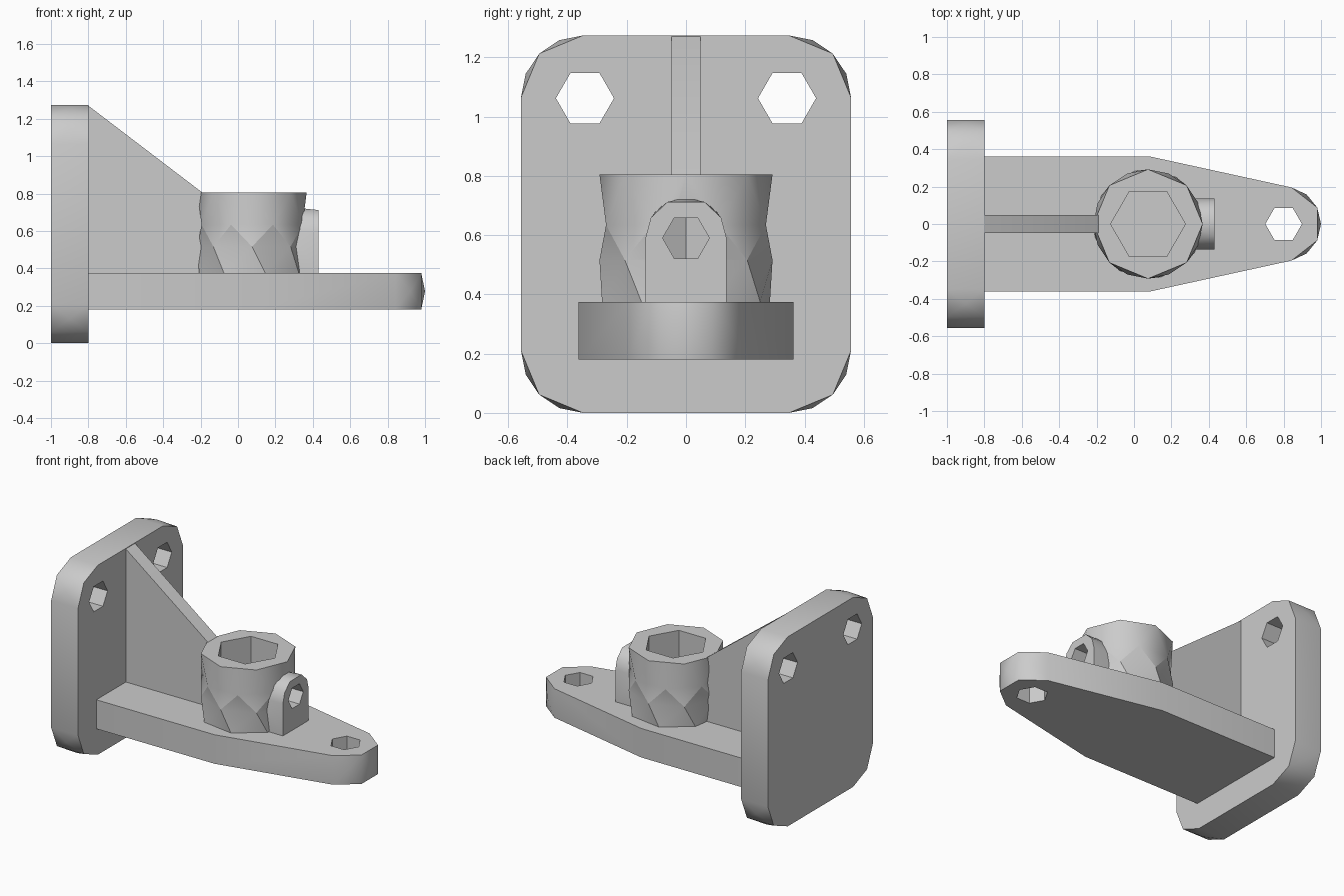
import bpy
import bmesh
from math import sin, cos, pi, radians
from mathutils import Vector

cube = bpy.data.objects.get("Cube")
if cube:
    bpy.data.objects.remove(cube, do_unlink=True)

grey = bpy.data.materials.new("plain grey")
grey.use_nodes = True
colour = (0.6, 0.6, 0.6, 1)
grey.diffuse_color = colour
grey.node_tree.nodes["Principled BSDF"].inputs["Base Color"].default_value = colour


def finish(name, bm):
    """Turn a bmesh into a named grey object."""
    bmesh.ops.recalc_face_normals(bm, faces=bm.faces)
    mesh = bpy.data.meshes.new(name)
    bm.to_mesh(mesh)
    bm.free()
    mesh.materials.append(grey)
    obj = bpy.data.objects.new(name, mesh)
    bpy.context.collection.objects.link(obj)
    return obj


def hull(name, points):
    """Convex solid around points, with coplanar triangles merged."""
    bm = bmesh.new()
    for p in points:
        bm.verts.new(p)
    bmesh.ops.convex_hull(bm, input=bm.verts)
    bmesh.ops.dissolve_limit(bm, angle_limit=radians(0.5),
                             verts=bm.verts, edges=bm.edges)
    return finish(name, bm)


def arc(radius, angles):
    return [(radius * cos(radians(a)), radius * sin(radians(a))) for a in angles]


def hex_cutter(name, centre, radius, axis, length):
    """Hexagonal prism along x or z, with a corner in the xy plane."""
    points = []
    for u, v in arc(radius, range(0, 360, 60)):
        for t in (-length / 2, length / 2):
            offset = (t, u, v) if axis == "x" else (u, v, t)
            points.append(Vector(centre) + Vector(offset))
    obj = hull(name, points)
    obj.hide_render = True
    return obj


def cut(obj, cutter):
    mod = obj.modifiers.new("hole", "BOOLEAN")
    mod.operation = "DIFFERENCE"
    mod.solver = "EXACT"
    mod.object = cutter
    bpy.context.view_layer.objects.active = obj
    bpy.ops.object.modifier_apply(modifier=mod.name)


# Wall plate: corner rings staggered through the thickness
points = []
for x, angles in ((-1, (0, 45, 90)), (-0.9, (22.5, 67.5)), (-0.8, (0, 45, 90))):
    for u, v in arc(0.21, angles):
        for sy in (-1, 1):
            for sz in (-1, 1):
                points.append((x, sy * (0.347 + u), 0.637 + sz * (0.427 + v)))
wall_plate = hull("wall_plate", points)

# Tapered shelf with a faceted rounded nose
points = []
for z, angles in ((0.18, (26, 78)), (0.278, (0, 52)), (0.375, (26, 78))):
    for sy in (-1, 1):
        points += [(0.8 + u, sy * v, z) for u, v in arc(0.2, angles)]
        if z != 0.278:
            points += [(-0.81, sy * 0.362, z), (0.08, sy * 0.362, z)]
shelf = hull("shelf", points)

# Triangular rib between the plate and the socket
profile = [(-0.81, 0.37), (-0.81, 1.274), (-0.8, 1.27), (-0.21, 0.797),
           (-0.17, 0.79), (-0.17, 0.37)]
rib = hull("support_rib", [(x, y, z) for x, z in profile for y in (-0.049, 0.049)])

# Socket: eight-sided rings twisted against each other
bm = bmesh.new()
rings = []
for z, twist in ((0.375, 14), (0.516, 0), (0.634, -22.5), (0.805, 0)):
    rings.append([bm.verts.new((0.075 + u, v, z))
                  for u, v in arc(0.292, [i * 45 + twist for i in range(8)])])
for k, (low, high) in enumerate(zip(rings, rings[1:])):
    for i in range(8):
        j = (i + 1) % 8
        if k < 2:
            bm.faces.new((low[i], low[j], high[j]))
            bm.faces.new((low[i], high[j], high[i]))
        else:
            bm.faces.new((low[i], low[j], high[i]))
            bm.faces.new((low[j], high[j], high[i]))
bm.faces.new(rings[0])
bm.faces.new(rings[-1])
socket = finish("socket", bm)

# Round-topped lug for the clamping screw
points = []
for x, angles in ((0.285, (0, 45, 90, 135, 180)), (0.43, (0, 30, 63, 117, 150, 180))):
    points += [(x, u, 0.59 + v) for u, v in arc(0.137, angles)]
    points += [(x, -0.137, 0.37), (x, 0.137, 0.37)]
lug = hull("screw_lug", points)

# Holes
cutters = []
for side in (-1, 1):
    c = hex_cutter("plate_hole_cutter", (-0.9, side * 0.341, 1.062), 0.098, "x", 0.5)
    cut(wall_plate, c)
    cutters.append(c)
c = hex_cutter("nose_hole_cutter", (0.8, 0, 0.28), 0.098, "z", 0.5)
cut(shelf, c)
cutters.append(c)
c = hex_cutter("bore_cutter", (0.075, 0, 0.6), 0.2, "z", 0.8)
cut(socket, c)
cutters.append(c)
c = hex_cutter("screw_hole_cutter", (0.35, 0, 0.59), 0.079, "x", 0.5)
cut(socket, c)
cut(lug, c)
cutters.append(c)
for c in cutters:
    bpy.data.objects.remove(c, do_unlink=True)

# Smooth shading that keeps the hard edges
for obj in (wall_plate, shelf, rib, socket, lug):
    bpy.ops.object.select_all(action="DESELECT")
    obj.select_set(True)
    bpy.context.view_layer.objects.active = obj
    bpy.ops.object.shade_smooth_by_angle(angle=radians(30))
